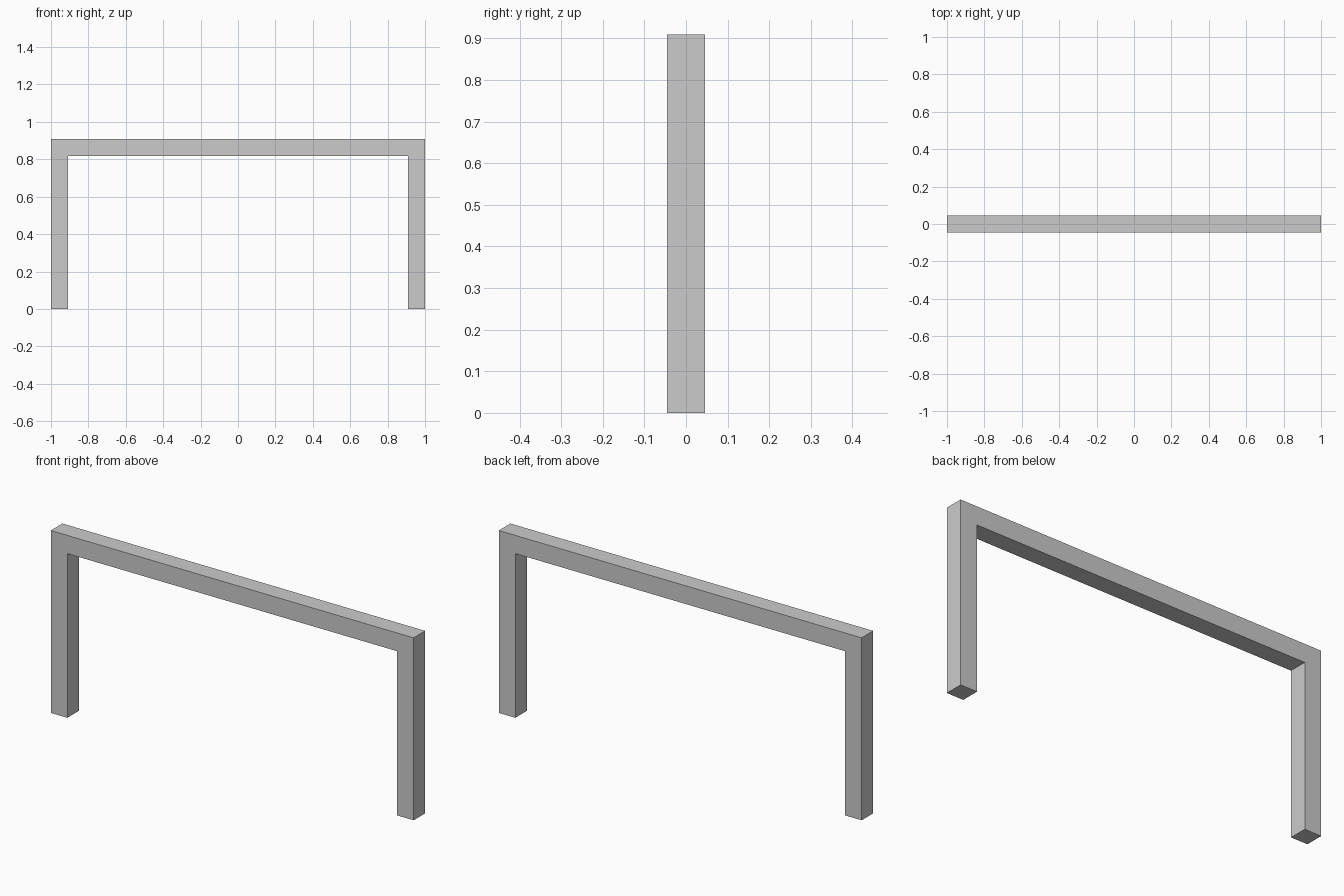
import bpy
import bmesh
from mathutils import Vector

if "Cube" in bpy.data.objects:
    bpy.data.objects.remove(bpy.data.objects["Cube"])

T = 1 / 11          # square bar thickness
HALF_WIDTH = 1.0
HEIGHT = 10 * T

# Front outline of one half, from the inner foot round to the outer foot
half = [(HALF_WIDTH - T, 0), (HALF_WIDTH, 0), (HALF_WIDTH, HEIGHT)]
inner = (HALF_WIDTH - T, HEIGHT - T)
right = [inner] + half
outline = right + [(-x, z) for x, z in reversed(right)]

# Goal-shaped frame: one continuous outline extruded through its depth
bm = bmesh.new()
face = bm.faces.new([bm.verts.new((x, -T / 2, z)) for x, z in outline])
extruded = bmesh.ops.extrude_face_region(bm, geom=[face], use_keep_orig=True)
moved = [g for g in extruded["geom"] if isinstance(g, bmesh.types.BMVert)]
bmesh.ops.translate(bm, verts=moved, vec=Vector((0, T, 0)))
bmesh.ops.recalc_face_normals(bm, faces=bm.faces)

mesh = bpy.data.meshes.new("goal_frame")
bm.to_mesh(mesh)
bm.free()
frame = bpy.data.objects.new("goal_frame", mesh)
bpy.context.collection.objects.link(frame)
